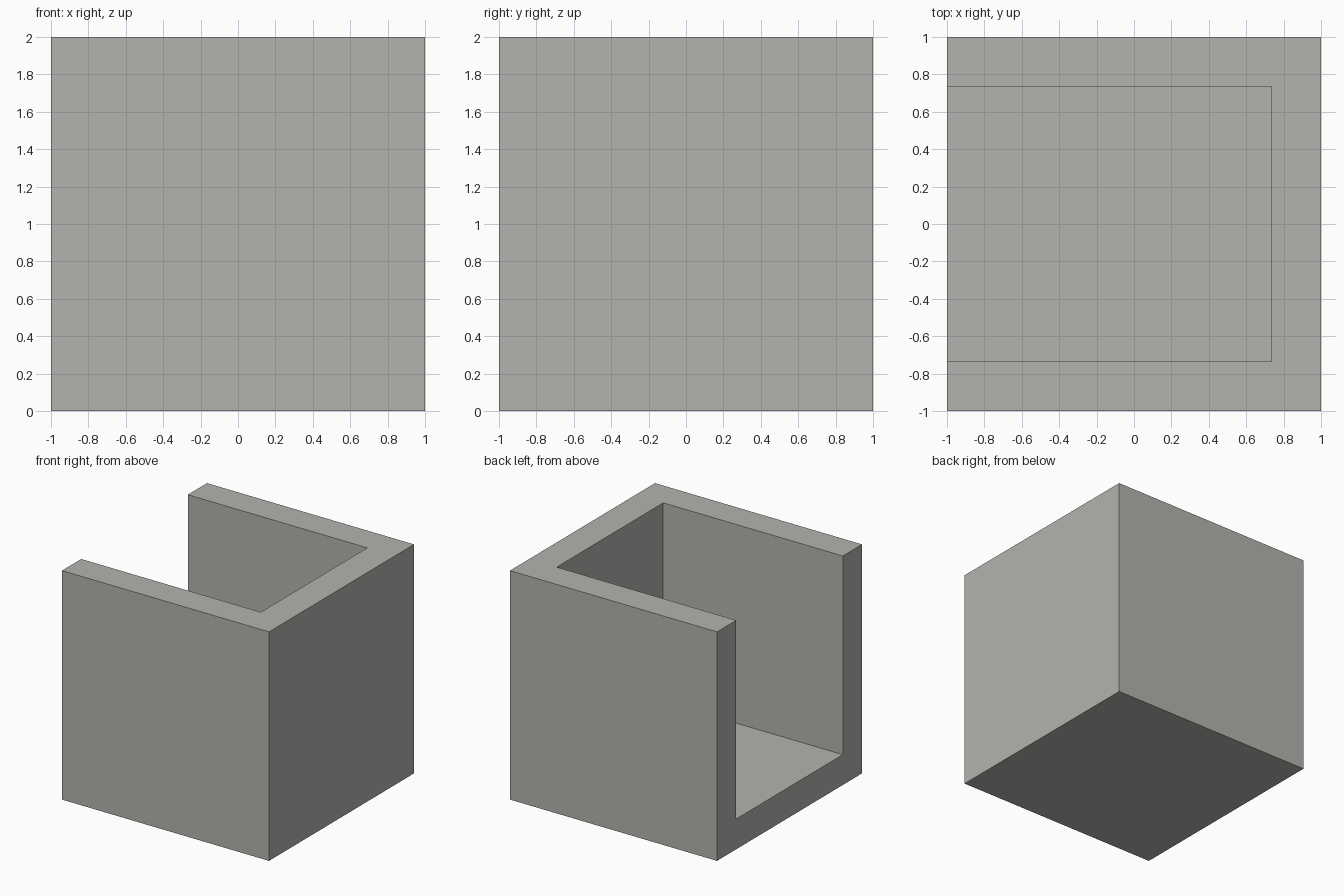
import bpy
import bmesh

if "Cube" in bpy.data.objects:
    bpy.data.objects.remove(bpy.data.objects["Cube"])

T = 0.265      # wall and floor thickness
IN = 1 - T     # inner face distance from the centre

grey = bpy.data.materials.new("warm grey")
grey.diffuse_color = (0.45, 0.45, 0.43, 1)
grey.use_nodes = True
grey.node_tree.nodes["Principled BSDF"].inputs["Base Color"].default_value = grey.diffuse_color

# U-shaped plan, open towards -x
plan = [(-1, -1), (1, -1), (1, 1), (-1, 1),
        (-1, IN), (IN, IN), (IN, -IN), (-1, -IN)]

bm = bmesh.new()
low = [bm.verts.new((x, y, 0)) for x, y in plan]
mid = [bm.verts.new((x, y, T)) for x, y in plan[4:]]
top = [bm.verts.new((x, y, 2)) for x, y in plan]

# Underside and outer walls
bm.faces.new(low[:4][::-1])
for i in range(3):
    bm.faces.new((low[i], low[i + 1], top[i + 1], top[i]))

# Open side: one U-shaped face around the opening
bm.faces.new((low[3], low[0], top[0], top[7], mid[3], mid[0], top[4], top[3]))

# Inner walls, floor and rim
for i in range(3):
    bm.faces.new((mid[i], mid[i + 1], top[i + 5], top[i + 4]))
bm.faces.new(mid[::-1])
bm.faces.new(top)

# Drop the unused lower points and tidy normals
bmesh.ops.delete(bm, geom=low[4:], context='VERTS')
bmesh.ops.recalc_face_normals(bm, faces=bm.faces[:])

mesh = bpy.data.meshes.new("open_box")
bm.to_mesh(mesh)
bm.free()
mesh.materials.append(grey)
box = bpy.data.objects.new("open_box", mesh)
bpy.context.collection.objects.link(box)
